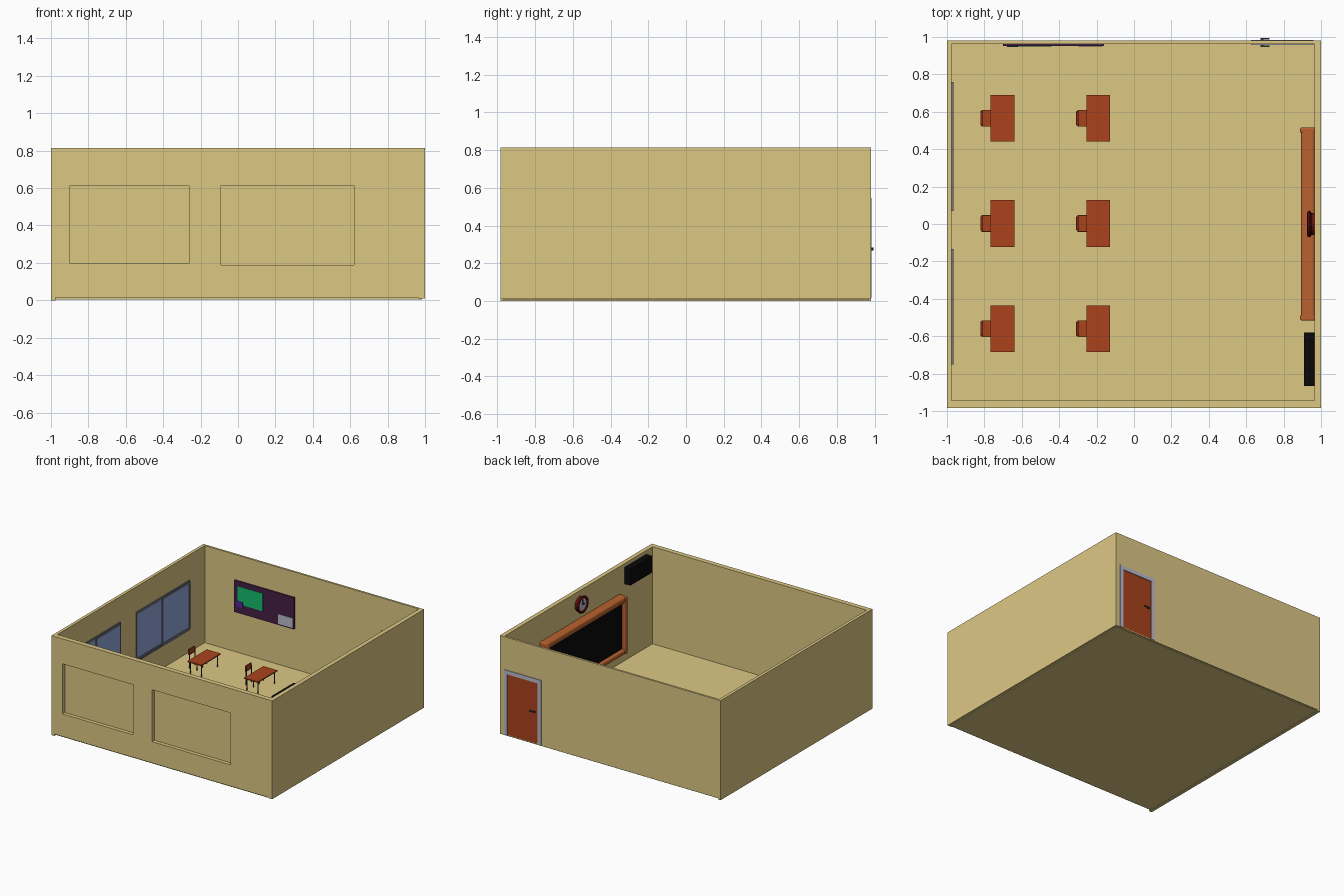
import bpy, math

if "Cube" in bpy.data.objects:
    bpy.data.objects.remove(bpy.data.objects["Cube"])


def mat(name, r, g, b):
    m = bpy.data.materials.new(name)
    m.diffuse_color = (r, g, b, 1)
    m.use_nodes = True
    m.node_tree.nodes["Principled BSDF"].inputs["Base Color"].default_value = m.diffuse_color
    return m


TAN = mat("tan_paint", .72, .58, .23)
WOOD = mat("red_wood", .40, .055, .012)
TRIM = mat("orange_wood", .48, .12, .028)
BLACK = mat("black", .003, .003, .003)
STEEL = mat("dark_steel", .05, .05, .065)
GREY = mat("light_grey", .5, .5, .6)
FRAME = mat("window_grey", .17, .18, .22)
GLASS = mat("blue_glass", .28, .38, .70)
PURPLE = mat("dark_purple", .06, .015, .06)
VIOLET = mat("violet_paper", .08, .02, .3)
GREEN = mat("green_paper", .007, .5, .15)
RED = mat("dark_red", .13, .005, .005)


def box(name, x, y, z, m, bevel=0):
    """Box from (min, max) ranges on each axis."""
    bpy.ops.mesh.primitive_cube_add(size=1, location=[sum(r) / 2 for r in (x, y, z)])
    o = bpy.context.object
    o.name = name
    o.scale = [r[1] - r[0] for r in (x, y, z)]
    bpy.ops.object.transform_apply(location=False, rotation=False, scale=True)
    if m:
        o.data.materials.append(m)
    if bevel:
        b = o.modifiers.new("bevel", 'BEVEL')
        b.width = bevel
        b.segments = 3
    return o


def cyl(name, p, r, depth, m, axis='Z', n=12):
    rot = {'X': (0, math.pi / 2, 0), 'Y': (math.pi / 2, 0, 0), 'Z': (0, 0, 0)}[axis]
    bpy.ops.mesh.primitive_cylinder_add(vertices=n, radius=r, depth=depth, location=p, rotation=rot)
    o = bpy.context.object
    o.name = name
    o.data.materials.append(m)
    bpy.ops.object.shade_smooth_by_angle()
    return o


def cut(target, x, y, z):
    c = box(target.name + "_cutter", x, y, z, None)
    c.hide_render = True
    c.hide_viewport = True
    c.display_type = 'WIRE'
    b = target.modifiers.new("cut", 'BOOLEAN')
    b.operation = 'DIFFERENCE'
    b.solver = 'EXACT'
    b.object = c


# room shell: floor slab and four walls
TOP = .815
box("floor", (-.985, .985), (-.97, .97), (.004, .02), TAN)
box("left_wall", (-1, -.975), (-.985, .98), (0, TOP), TAN)
box("right_wall", (.965, 1), (-.985, .98), (.01, TOP), TAN)
back = box("back_wall", (-.975, .965), (.963, .98), (.01, TOP), TAN)
front = box("front_wall", (-.975, .965), (-.985, -.945), (.015, TOP), TAN)

# shallow blind window recesses on the outside of the front wall
cut(front, (-.90, -.26), (-1.02, -.955), (.20, .61))
cut(front, (-.09, .62), (-1.02, -.955), (.19, .615))

# door in the back wall
cut(back, (.64, .945), (.9, 1.05), (.018, .53))
for n, x in (("inner", (.625, .655)), ("outer", (.93, .96))):
    box("door_jamb_" + n, x, (.957, .985), (.015, .515), GREY)
box("door_lintel", (.625, .96), (.957, .985), (.515, .547), GREY)
box("door_panel", (.655, .93), (.963, .979), (.015, .515), WOOD)
cyl("door_spindle", (.685, .972, .275), .008, .044, STEEL, 'Y')
for y in (.95, .991):
    box("door_handle", (.677, .725), (y - .004, y + .004), (.27, .28), STEEL)


# sliding windows on the left wall
def sash(y0, y1, x, z0=.215, z1=.60, w=.014):
    d = (x - .005, x + .005)
    box("sash_glass", (x - .002, x + .002), (y0, y1), (z0, z1), GLASS)
    for a in ((y0, y0 + w), (y1 - w, y1)):
        box("sash_stile", d, a, (z0, z1), FRAME)
    for a in ((z0, z0 + w), (z1 - w, z1)):
        box("sash_rail", d, (y0 + w, y1 - w), a, FRAME)


for y0, ym, y1, front_sash in ((.07, .41, .76, 1), (-.75, -.445, -.135, 1)):
    sash(y0, ym + .01, -.975)
    sash(ym - .01, y1, -.969)
    for a in ((.205, .215), (.60, .61)):
        box("window_track", (-.98, -.966), (y0, y1), a, FRAME)

# blackboard with rounded wooden surround on the right wall
BX = (.893, .968)
box("board_surface", (.92, .967), (-.485, .485), (.15, .57), BLACK)
box("board_top_rail", BX, (-.515, .515), (.545, .595), TRIM, .014)
box("board_bottom_rail", BX, (-.515, .515), (.125, .165), TRIM, .014)
for s in (-1, 1):
    y = sorted((s * .485, s * .517))
    box("board_side_rail", (.888, .968), y, (.125, .595), TRIM, .01)

# wall clock above the board
cyl("clock_body", (.955, 0, .71), .06, .03, RED, 'X', 32)
bpy.ops.mesh.primitive_torus_add(major_radius=.06, minor_radius=.011, major_segments=32,
                                 minor_segments=8, location=(.937, 0, .71), rotation=(0, math.pi / 2, 0))
rim = bpy.context.object
rim.name = "clock_rim"
rim.data.materials.append(RED)
bpy.ops.object.shade_smooth_by_angle()
cyl("clock_face", (.939, 0, .71), .052, .006, GREY, 'X', 32)
box("clock_minute_hand", (.933, .936), (-.003, .003), (.71, .75), BLACK)
box("clock_hour_hand", (.933, .936), (-.028, 0), (.707, .713), BLACK)

# black speaker box
box("speaker_box", (.91, .967), (-.865, -.58), (.65, .785), BLACK)

# notice board and papers on the back wall
box("notice_board", (-.70, -.16), (.951, .964), (.35, .61), PURPLE)
box("large_paper", (-.67, -.44), (.948, .952), (.425, .57), GREEN)
box("violet_paper", (-.68, -.62), (.946, .952), (.40, .45), VIOLET)
box("small_paper", (-.30, -.17), (.948, .952), (.36, .44), GREY)


# desk and chair set, placed by desk centre
def desk_set(cx, cy):
    box("desk_top", (cx - .063, cx + .063), (cy - .125, cy + .125), (.116, .125), WOOD)
    for sx in (-.05, .05):
        for sy in (-.105, .105):
            cyl("desk_leg", (cx + sx, cy + sy, .068), .004, .096, STEEL, n=8)
    sx = cx - .078
    box("chair_seat", (sx - .035, sx + .045), (cy - .045, cy + .045), (.072, .08), WOOD, .003)
    box("chair_back", (sx - .041, sx - .030), (cy - .038, cy + .038), (.125, .175), WOOD, .003)
    for dy in (-.034, .034):
        cyl("chair_rear_leg", (sx - .029, cy + dy, .09), .004, .14, STEEL, n=8)
        cyl("chair_front_leg", (sx + .038, cy + dy, .047), .004, .054, STEEL, n=8)


for cx in (-.703, -.19):
    for cy in (-.56, .003, .565):
        desk_set(cx, cy)
